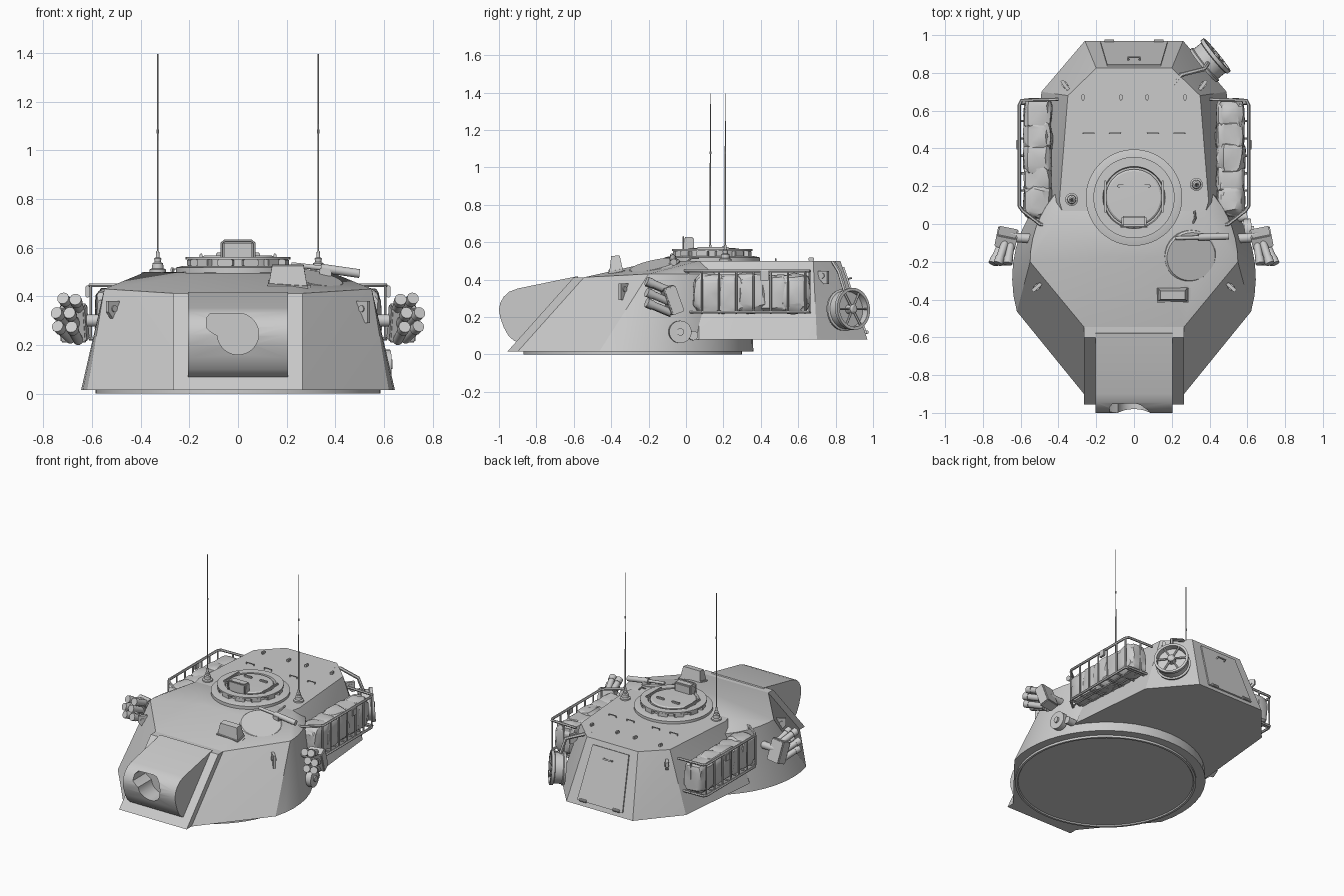
import bpy, bmesh, math, random
from mathutils import Vector, Matrix, Euler, noise

if "Cube" in bpy.data.objects:
    bpy.data.objects.remove(bpy.data.objects["Cube"])

random.seed(4)
SIDES = ((1, "right"), (-1, "left"))
pi, sin, cos = math.pi, math.sin, math.cos


def finish(name, bm, angle=30):
    bmesh.ops.recalc_face_normals(bm, faces=bm.faces)
    me = bpy.data.meshes.new(name)
    bm.to_mesh(me)
    bm.free()
    if angle:
        me.shade_smooth()
        me.set_sharp_from_angle(angle=math.radians(angle))
    ob = bpy.data.objects.new(name, me)
    bpy.context.collection.objects.link(ob)
    return ob


def hull(name, pts, mirror=True):
    bm = bmesh.new()
    for p in pts:
        for s in ((1, -1) if mirror else (1,)):
            bm.verts.new((p[0] * s, p[1], p[2]))
    bmesh.ops.remove_doubles(bm, verts=bm.verts, dist=1e-4)
    r = bmesh.ops.convex_hull(bm, input=bm.verts)
    bmesh.ops.delete(bm, geom=[v for v in bm.verts if not v.link_faces], context='VERTS')
    bmesh.ops.dissolve_limit(bm, angle_limit=0.015, verts=bm.verts, edges=bm.edges)
    return finish(name, bm, 20)


def prism(name, pts, a, b, axis):
    """Extrude a 2D outline along x (pts = y,z) or y (pts = x,z)."""
    bm = bmesh.new()
    mk = (lambda p, t: (t, p[0], p[1])) if axis == 'x' else (lambda p, t: (p[0], t, p[1]))
    f = bm.faces.new([bm.verts.new(mk(p, a)) for p in pts])
    g = bmesh.ops.extrude_face_region(bm, geom=[f])
    d = Vector(mk((0, 0), b - a))
    bmesh.ops.translate(bm, vec=d, verts=[v for v in g['geom'] if isinstance(v, bmesh.types.BMVert)])
    return finish(name, bm, 25)


def box(name, loc, size, rot=(0, 0, 0), bevel=0.0):
    bm = bmesh.new()
    bmesh.ops.create_cube(bm, size=1, matrix=Matrix.Diagonal((*size, 1)))
    if bevel:
        bmesh.ops.bevel(bm, geom=bm.edges[:], offset=bevel, segments=2, affect='EDGES')
    bm.transform(Matrix.LocRotScale(Vector(loc), Euler(rot), None))
    return finish(name, bm)


def cyl(name, p, q, r1, r2=None, n=16):
    p, q = Vector(p), Vector(q)
    bm = bmesh.new()
    bmesh.ops.create_cone(bm, cap_ends=True, segments=n, radius1=r1, radius2=r1 if r2 is None else r2, depth=(q - p).length)
    bm.transform(Matrix.Translation((p + q) / 2) @ (q - p).to_track_quat('Z', 'Y').to_matrix().to_4x4())
    return finish(name, bm)


def lathe(name, profile, matrix, n=48):
    bm = bmesh.new()
    vs = [bm.verts.new((r, 0, z)) for r, z in profile]
    es = [bm.edges.new(e) for e in zip(vs, vs[1:])]
    bmesh.ops.spin(bm, geom=vs + es, axis=(0, 0, 1), cent=(0, 0, 0), angle=2 * pi, steps=n)
    bmesh.ops.remove_doubles(bm, verts=bm.verts, dist=1e-5)
    bm.transform(matrix)
    return finish(name, bm)


def tube(name, pts, r):
    cu = bpy.data.curves.new(name, 'CURVE')
    cu.dimensions, cu.bevel_depth, cu.bevel_resolution, cu.use_fill_caps = '3D', r, 1, True
    sp = cu.splines.new('POLY')
    sp.points.add(len(pts) - 1)
    for sp_pt, p in zip(sp.points, pts):
        sp_pt.co = (*p, 1)
    tmp = bpy.data.objects.new(name, cu)
    bm = bmesh.new()
    bpy.context.collection.objects.link(tmp)
    bm.from_mesh(tmp.to_mesh())
    tmp.to_mesh_clear()
    bpy.data.objects.remove(tmp)
    return finish(name, bm, 50)


# Main armour: wedge front, conical sides, sloped roof
P, Q = (.15, -.175, .495), (.38, .07, .5)
arc = [i / 14 for i in range(15)]
low = [(.645 * cos(a), -.285 + .645 * sin(a), .015) for a in (-.28 + t * (pi / 2 + .28) for t in arc)]
rim = [(.55 * cos(a), -.2 + .55 * sin(a), .43) for a in (t * pi / 2 for t in arc)]
hull("front_armour", [(.265, -.90, .015), (.265, -.545, .412), P, Q] + low + rim)
hull("rear_bustle", [(.45, -.05, .08), (.55, .07, .08), (.49, .70, .08), (.26, .97, .08),
                     Q, (.395, .12, .5), (.35, .68, .5), (.2, .825, .5)])
lathe("turret_ring", [(0, .008), (.565, .008), (.57, 0), (.585, 0), (.585, .03), (0, .03)],
      Matrix.Translation((0, -.285, 0)), 64)

# Gun mantlet with keyhole opening
prism("mantlet_frame", [(-.955, .015), (-.6, .412), (-.53, .412), (-.88, .015)], -.265, .265, 'x')
mantlet = prism("mantlet", [(-.58, .418), (-.90, .352), (-.945, .335), (-.975, .308), (-.993, .275), (-1, .24),
                            (-.994, .2), (-.975, .145), (-.95, .1), (-.92, .073), (-.88, .06), (-.7, .06), (-.5, .3)],
                -.205, .205, 'x')
key = [(.085 * cos(a), .245 + .085 * sin(a)) for a in (pi / 2 - math.radians(265) * i / 30 for i in range(31))]
cutter = prism("mantlet_cutter", key + [(-.115, .256), (-.13, .27), (-.13, .31), (-.115, .328)], -1.1, -.85, 'y')
mod = mantlet.modifiers.new("opening", 'BOOLEAN')
mod.operation, mod.object, mod.solver = 'DIFFERENCE', cutter, 'EXACT'
bpy.context.view_layer.objects.active = mantlet
bpy.ops.object.modifier_apply(modifier=mod.name)
bpy.data.objects.remove(cutter)

# Commander cupola, vision blocks, hatch and sight
C = Vector((0, .14, 0))
lathe("cupola", [(.255, .49), (.255, .518), (.225, .525), (.185, .525), (.185, .552), (.215, .552), (.215, .562),
                 (.165, .562), (.16, .54), (0, .54)], Matrix.Translation(C), 64)
for i in range(12):
    a = (i + .5) * pi / 6
    box("vision_block", C + Vector((.195 * cos(a), .195 * sin(a), .538)), (.03, .065, .03), (0, 0, a), .004)
lathe("cupola_hatch", [(.15, .535), (.15, .56), (.14, .567), (0, .57)], Matrix.Translation(C))
for s, side in SIDES:
    box("hatch_hinge_" + side, (s * .152, .145, .565), (.014, .17, .02), bevel=.004)
    box("hatch_latch_" + side, (s * .06, .2, .572), (.06, .016, .016), bevel=.004)
box("cupola_sight", (0, .015, .587), (.13, .055, .08), bevel=.008)
tube("sight_guard", [(-.067, -.015, .55), (-.067, -.015, .618), (-.055, -.015, .628), (.055, -.015, .628),
                     (.067, -.015, .618), (.067, -.015, .55)], .005)

# Aerials
for x, y in ((-.33, .13), (.33, .21)):
    lathe("aerial_base", [(0, .495), (.034, .495), (.034, .51), (.024, .515), (.022, .535), (.013, .54), (.015, .555),
                          (.008, .56), (.006, .585), (0, .585)], Matrix.Translation((x, y, 0)), 16)
    cyl("aerial_rod", (x, y, .58), (x, y, 1.395), .004, .0022, 8)
    cyl("aerial_joint", (x, y, 1.07), (x, y, 1.085), .005, n=8)

for s, side in SIDES:
    # Smoke launchers
    box("launcher_bracket_" + side, (s * .675, -.075, .29), (.11, .07, .15), (.35, 0, s * .2), .006)
    cyl("launcher_arm_" + side, (s * .5, -.08, .3), (s * .66, -.07, .3), .025)
    for x, z, f in ((.668, .385, .15), (.718, .39, .3), (.692, .33, .2), (.745, .33, .4), (.684, .272, .2), (.74, .275, .4)):
        d = Vector((s * f, -.9, .38)).normalized()
        end = Vector((s * x, -.205, z))
        cyl("smoke_tube_" + side, end - d * .14, end, .021)
        cyl("smoke_cap_" + side, end - d * .03, end + d * .006, .0245)

    # Stowage basket
    for z, n in ((.445, "top"), (.225, "bottom")):
        tube(f"basket_{n}_rail_{side}", [(s * .42, -.02, z), (s * .5, .0, z), (s * .59, .07, z), (s * .607, .095, z),
                                         (s * .607, .63, z), (s * .595, .655, z), (s * .4, .66, z)], .009)
    for i in range(7):
        y = .085 + i * .092
        tube("basket_bar_" + side, [(s * .45, y, .222), (s * .598, y, .222), (s * .605, y, .235), (s * .605, y, .445)], .006)
    for x in (.5, .55):
        tube("basket_floor_bar_" + side, [(s * x, .05, .222), (s * x, .655, .222)], .005)
    for y in (.01, .66):
        tube("basket_post_" + side, [(s * .5, y, .225), (s * .5, y, .445)], .007)
    box("basket_clip_" + side, (s * .618, .42, .42), (.016, .05, .05), bevel=.004)

    # Crumpled bags, overlapping along the basket
    for i in range(5):
        bm = bmesh.new()
        bmesh.ops.create_icosphere(bm, subdivisions=3, radius=1)
        off = Vector((random.uniform(0, 50), s * 9, i * 7))
        size = Vector((.076, .085 + random.uniform(0, .015), .1 + random.uniform(0, .01)))
        for v in bm.verts:
            c = Vector([math.copysign(abs(k) ** .5, k) for k in v.co])
            c *= 1 + .14 * noise.noise(v.co * 2.5 + off)
            v.co = Vector(a * b for a, b in zip(c, size)) + Vector((s * .51, .125 + i * .113, .325))
        finish("stowed_bag_" + side, bm, 25)

    # Lifting eyes on the cheeks and bustle corners
    for p, yaw, h in (((.515, -.335, .335), .85, .09), ((.365, .735, .41), 2.5, .07)):
        m = Matrix.Translation((s * p[0], p[1], p[2])) @ Matrix.Rotation(s * (yaw + pi / 2), 4, 'Z')
        w = [m @ Vector(q) for q in ((-.03, 0, h / 2), (.03, 0, h / 2), (.03, 0, 0), (-.01, 0, -h / 2), (-.03, 0, -h / 2))]
        n = m.to_3x3() @ Vector((0, .009, 0))
        hull("lifting_lug_" + side, [q + n for q in w] + [q - n for q in w], False)
        e = m @ Vector((0, 0, h * .15))
        cyl("lifting_pin_" + side, e - n * 1.6, e + n * 1.6, .014)

    # Small roof fittings
    for x in (.07, .27):
        box("roof_hook_" + side, (s * x, .67, .508), (.016, .03, .02), bevel=.003)
    for x in (.1, .24):
        tube("roof_grip_" + side, [(s * x - .028, .48, .495), (s * x - .028, .48, .512), (s * x + .028, .48, .512),
                                   (s * x + .028, .48, .495)], .004)

# Rear door on the sloped back plate
def back(x, z, o):
    return (x, .97 - (z - .08) * .345 + .945 * o, z + .326 * o)


hull("rear_door", [back(x, z, o) for o in (-.01, .009) for x, z in ((.178, .11), (.142, .465))])
for x in (-.13, .13):
    cyl("door_hinge", back(x - .025, .115, .01), back(x + .025, .115, .01), .01, n=10)
tube("door_handle", [back(-.03, .4, 0), back(-.03, .4, .025), back(.03, .4, .025), back(.03, .4, 0)], .006)

# Cable drum on the right rear corner
out = Vector((.77, .63, .08)).normalized()
M = Matrix.Translation((.405, .868, .24)) @ out.to_track_quat('Z', 'Y').to_matrix().to_4x4()
lathe("cable_drum", [(0, -.05), (.11, -.05), (.113, -.035), (.102, -.03), (.102, .02), (.113, .025), (.113, .045),
                     (.097, .045), (.095, .005), (0, .005)], M, 32)
lathe("drum_hub", [(.025, 0), (.025, .045), (.015, .052), (0, .052)], M, 16)
for i in range(6):
    a = i * pi / 3
    tube("drum_spoke", [M @ Vector((r * cos(a), r * sin(a), .035)) for r in (.015, .102)], .007)
tube("drum_mount", [(.21, .74, .49), (.25, .79, .49), (.37, .82, .44), (.39, .85, .34)], .012)

# Gunner sight, loader hatch and roof gun
slope = math.atan2(.08, .37)
lathe("loader_hatch", [(0, .012), (.13, .012), (.14, .004), (.14, -.02)],
      Matrix.Translation((.3, -.17, .468)) @ Euler((slope, .2, 0)).to_matrix().to_4x4(), 32)
box("sight_base", (.205, -.375, .44), (.19, .1, .03), (slope, .06, 0), .012)
hull("gunner_sight", [(x, y, z) for x, y, z in ((.125, -.41, .44), (.285, -.41, .44), (.125, -.335, .44), (.285, -.335, .44),
     (.14, -.40, .525), (.27, -.40, .525), (.14, -.355, .53), (.27, -.355, .53))], False)
cyl("roof_gun_barrel", (.22, -.075, .53), (.38, -.07, .512), .01)
cyl("roof_gun_body", (.34, -.07, .516), (.5, -.065, .493), .018)
box("roof_gun_mount", (.36, -.07, .492), (.05, .04, .05), bevel=.006)
tube("roof_gun_crank", [(.31, .0, .49), (.325, .03, .515), (.32, .07, .515)], .006)

# Round fitting low on the right side
cyl("side_disc", (.585, -.035, .12), (.625, -.03, .12), .06, n=28)
cyl("side_disc_hub", (.62, -.03, .12), (.635, -.03, .12), .02)
cyl("side_bracket", (.5, .03, .1), (.6, .04, .1), .025)
